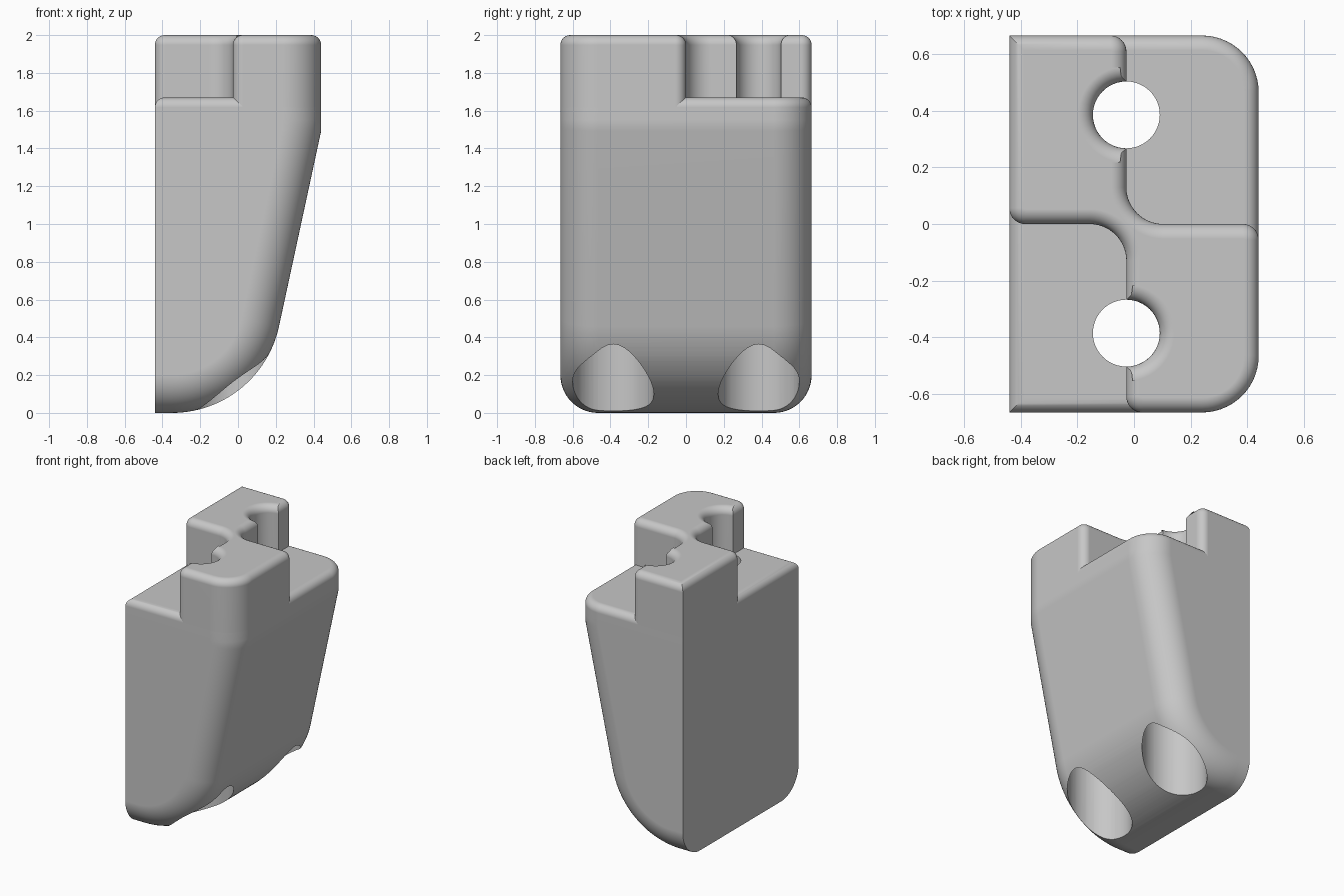
import bpy, bmesh
from math import sin, cos, atan2, pi, radians
from mathutils import Vector

cube = bpy.data.objects.get("Cube")
if cube:
    bpy.data.objects.remove(cube, do_unlink=True)

grey = bpy.data.materials.new("plain grey")
grey.use_nodes = True
grey.diffuse_color = (0.57, 0.57, 0.57, 1)
grey.node_tree.nodes["Principled BSDF"].inputs["Base Color"].default_value = grey.diffuse_color

X, Y = 0.44, 0.665            # half width and half depth
SPLIT, HOLE_Y = -0.027, 0.385  # step line and bore position
BORE, RECESS = 0.118, 0.215    # bore and screw recess radii
CORNER, RIM, EDGE = 0.2, 0.052, 0.056
JOIN, DECK, TOP = 1.55, 1.67, 2.0
SEG = 14


def arc(cx, cy, r, start, end, n=SEG):
    """Points along an arc, angles in degrees."""
    angles = [radians(start + (end - start) * i / n) for i in range(n + 1)]
    return [Vector((cx + r * cos(a), cy + r * sin(a))) for a in angles]


def inset(points, d):
    """Move a counter-clockwise outline inwards with mitred corners."""
    result = []
    for i, p in enumerate(points):
        e1 = (p - points[i - 1]).normalized()
        e2 = (points[(i + 1) % len(points)] - p).normalized()
        n1, n2 = Vector((-e1.y, e1.x)), Vector((-e2.y, e2.x))
        result.append(p + (n1 + n2) * d / (1 + n1.dot(n2)))
    return result


def loft(name, rings):
    """Closed solid skinned through equal rings."""
    bm = bmesh.new()
    loops = [[bm.verts.new(co) for co in ring] for ring in rings]
    for a, b in zip(loops, loops[1:]):
        for i in range(len(a)):
            bm.faces.new((a[i - 1], a[i], b[i], b[i - 1]))
    bm.faces.new(loops[0])
    bm.faces.new(loops[-1])
    bmesh.ops.recalc_face_normals(bm, faces=bm.faces)
    mesh = bpy.data.meshes.new(name)
    bm.to_mesh(mesh)
    bm.free()
    mesh.materials.append(grey)
    obj = bpy.data.objects.new(name, mesh)
    bpy.context.collection.objects.link(obj)
    return obj


def rounded_block(name, outline, bottom, top):
    """Upright block with a rounded top rim."""
    rings = [[(*p, bottom) for p in outline]]
    for i in range(9):
        t = i / 8 * pi / 2
        z = top - RIM * (1 - sin(t))
        rings.append([(*p, z) for p in inset(outline, RIM * (1 - cos(t)))])
    return loft(name, rings)


# Tapered body: side profile lofted across the depth with rounded sides
SLOPE = atan2(0.22, 1.02)
CX, R = -0.35, 0.58


def profile(d):
    line = CX * cos(SLOPE) - R * sin(SLOPE) + R - d
    knee = ((X - d) * cos(SLOPE) - line) / sin(SLOPE)
    return [(-X, JOIN), (-X, d), *arc(CX, R, R - d, -90, -SLOPE * 180 / pi, 28),
            (X - d, knee), (X - d, JOIN)]


stations = []
for i in range(SEG + 1):
    t = i / SEG * pi / 2
    stations.append((Y - CORNER + CORNER * cos(t), CORNER * (1 - sin(t))))
stations += [(-y, d) for y, d in reversed(stations)]
body = loft("tapered_body", [[(x, y, z) for x, z in profile(d)] for y, d in stations])

# Lower deck covering the whole plan
right_front = arc(X - CORNER, CORNER - Y, CORNER, 270, 360)
right_back = arc(X - CORNER, Y - CORNER, CORNER, 0, 90)
deck = rounded_block("lower_deck", [Vector((-X, -Y)), *right_front, *right_back,
                                    Vector((-X, Y))], JOIN, DECK)

# Raised step: two opposite quarters joined by a narrow bridge
B = 0.13
step_outline = [
    *arc(SPLIT, -HOLE_Y, BORE, 90, -90, 24),
    *arc(SPLIT + EDGE, EDGE - Y, EDGE, 180, 270),
    *right_front,
    *arc(X - EDGE, -EDGE, EDGE, 0, 90),
    *arc(SPLIT + B, B, B, 270, 180),
    *arc(SPLIT, HOLE_Y, BORE, 270, 90, 24),
    *arc(SPLIT - EDGE, Y - EDGE, EDGE, 0, 90),
    Vector((-X, Y)),
    *arc(EDGE - X, EDGE, EDGE, 180, 270),
    *arc(SPLIT - B, -B, B, 90, 0),
]
step = rounded_block("raised_step", step_outline, DECK - RIM, TOP)

# Stepped bores: narrow hole above, wide recess below
for y in (-HOLE_Y, HOLE_Y):
    levels = [(RECESS, -0.1), (RECESS, 1.25), (BORE, 1.25), (BORE, 2.1)]
    cutter = loft("bore_cutter", [[(*p, z) for p in arc(SPLIT, y, r, 0, 360, 48)[:-1]]
                                  for r, z in levels])
    cutter.hide_render = True
    for obj in (body, deck):
        mod = obj.modifiers.new("bore", "BOOLEAN")
        mod.operation, mod.solver, mod.object = "DIFFERENCE", "EXACT", cutter
        bpy.context.view_layer.objects.active = obj
        bpy.ops.object.modifier_apply(modifier=mod.name)
    bpy.data.objects.remove(cutter, do_unlink=True)

# Smooth fillets, crisp edges
for obj in (body, deck, step):
    bpy.ops.object.select_all(action="DESELECT")
    obj.select_set(True)
    bpy.context.view_layer.objects.active = obj
    bpy.ops.object.shade_smooth_by_angle(angle=radians(30))
    weighted = obj.modifiers.new("even shading", "WEIGHTED_NORMAL")
    weighted.keep_sharp = True
